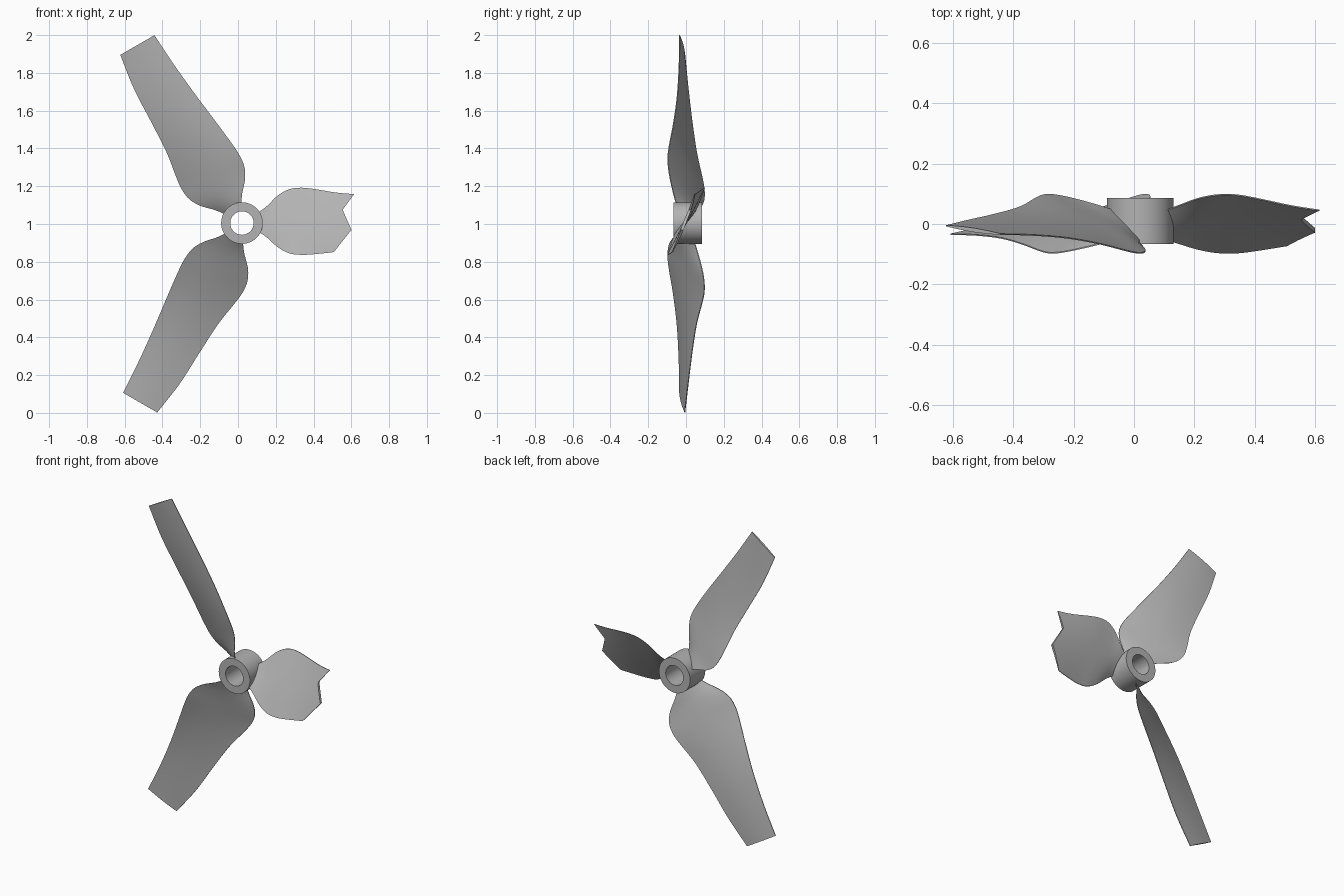
import bpy, bmesh, math
from mathutils import Vector

cube = bpy.data.objects.get("Cube")
if cube:
    bpy.data.objects.remove(cube, do_unlink=True)

CENTRE = Vector((0.021, 0, 1.005))

grey = bpy.data.materials.new("plain grey")
grey.use_nodes = True
COLOUR = (0.45, 0.45, 0.45, 1)
grey.diffuse_color = COLOUR
bsdf = next(n for n in grey.node_tree.nodes if n.type == 'BSDF_PRINCIPLED')
bsdf.inputs["Base Color"].default_value = COLOUR


def make_object(name, bm, angle=0.0):
    bmesh.ops.recalc_face_normals(bm, faces=bm.faces)
    mesh = bpy.data.meshes.new(name)
    bm.to_mesh(mesh)
    bm.free()
    mesh.materials.append(grey)
    ob = bpy.data.objects.new(name, mesh)
    bpy.context.collection.objects.link(ob)
    ob.location = CENTRE
    ob.rotation_euler = (0, -angle, 0)
    bpy.ops.object.select_all(action='DESELECT')
    ob.select_set(True)
    bpy.context.view_layer.objects.active = ob
    bpy.ops.object.shade_smooth_by_angle(angle=math.radians(35))
    return ob


def bridge_loops(bm, loops, closed=False):
    n = len(loops[0])
    pairs = list(zip(loops, loops[1:])) + ([(loops[-1], loops[0])] if closed else [])
    for a, b in pairs:
        for i in range(n):
            j = (i + 1) % n
            bm.faces.new((a[i], a[j], b[j], b[i]))


# Blade outline: radius, upper edge, lower edge, depth of upper edge, depth of lower edge
OUTLINE = [
    (0.085, 0.055, -0.045, 0.045, -0.05),
    (0.13, 0.088, -0.075, 0.062, -0.065),
    (0.19, 0.146, -0.128, 0.084, -0.083),
    (0.25, 0.179, -0.160, 0.096, -0.094),
    (0.31, 0.187, -0.168, 0.097, -0.096),
    (0.37, 0.182, -0.166, 0.088, -0.09),
    (0.52, 0.159, -0.150, 0.057, -0.067),
    (0.70, 0.149, -0.128, 0.033, -0.047),
    (0.90, 0.140, -0.108, 0.012, -0.037),
    (1.093, 0.113, -0.096, -0.006, -0.034),
]


def outline_at(r):
    """Smooth interpolation along the blade."""
    last = len(OUTLINE) - 1
    k = max(i for i in range(last) if OUTLINE[i][0] <= r + 1e-6)

    def slope(i, c):
        a, b = OUTLINE[max(i - 1, 0)], OUTLINE[min(i + 1, last)]
        return (b[c] - a[c]) / (b[0] - a[0])

    p, q = OUTLINE[k], OUTLINE[k + 1]
    h = q[0] - p[0]
    s = (r - p[0]) / h
    e = s * s * (3 - 2 * s)
    return [p[c] * (1 - e) + q[c] * e
            + h * s * (1 - s) * ((1 - s) * slope(k, c) - s * slope(k + 1, c))
            for c in range(1, 5)]


def straight_end(t):
    return OUTLINE[-1][0]


BREAK = [(0, 0.487), (5 / 14, 0.58), (10 / 14, 0.533), (1, 0.594)]


def broken_end(t):
    for (t0, r0), (t1, r1) in zip(BREAK, BREAK[1:]):
        if t <= t1 + 1e-6:
            return r0 + (r1 - r0) * (t - t0) / (t1 - t0)


def blade(name, angle, end, steps=40, cols=14):
    bm = bmesh.new()
    start = OUTLINE[0][0]
    ring_t = [(i / cols, 1) for i in range(cols + 1)]
    ring_t += [(t, -1) for t, _ in reversed(ring_t)]
    loops = []
    for k in range(steps + 1):
        loop = []
        for t, side in ring_t:
            r = start + (end(t) - start) * k / steps
            top, bottom, y_top, y_bottom = outline_at(r)
            # Thin lens section, slimmer toward the tip
            half = 0.002 + (0.008 - 0.003 * r) * math.sin(math.pi * t)
            loop.append(bm.verts.new((r,
                                      y_bottom + (y_top - y_bottom) * t + side * half,
                                      bottom + (top - bottom) * t)))
        loops.append(loop)
    bridge_loops(bm, loops)
    # Root and tip caps as strips across the thickness
    for loop in (loops[0], loops[-1]):
        n = len(loop)
        for i in range(cols):
            bm.faces.new((loop[i], loop[i + 1], loop[n - 2 - i], loop[n - 1 - i]))
    return make_object(name, bm, angle)


# Hub: tube with an open bore
def hub(outer=0.11, inner=0.062, front=-0.067, back=0.086, sides=64):
    bm = bmesh.new()
    loops = []
    for radius, y in ((outer, front), (outer, back), (inner, back), (inner, front)):
        turns = [2 * math.pi * i / sides for i in range(sides)]
        loops.append([bm.verts.new((radius * math.cos(a), y, radius * math.sin(a)))
                      for a in turns])
    bridge_loops(bm, loops, closed=True)
    return make_object("hub", bm)


hub()
for name, degrees, end in (("broken_blade", 0, broken_end),
                           ("upper_blade", 120, straight_end),
                           ("lower_blade", 240, straight_end)):
    blade(name, math.radians(degrees), end)
